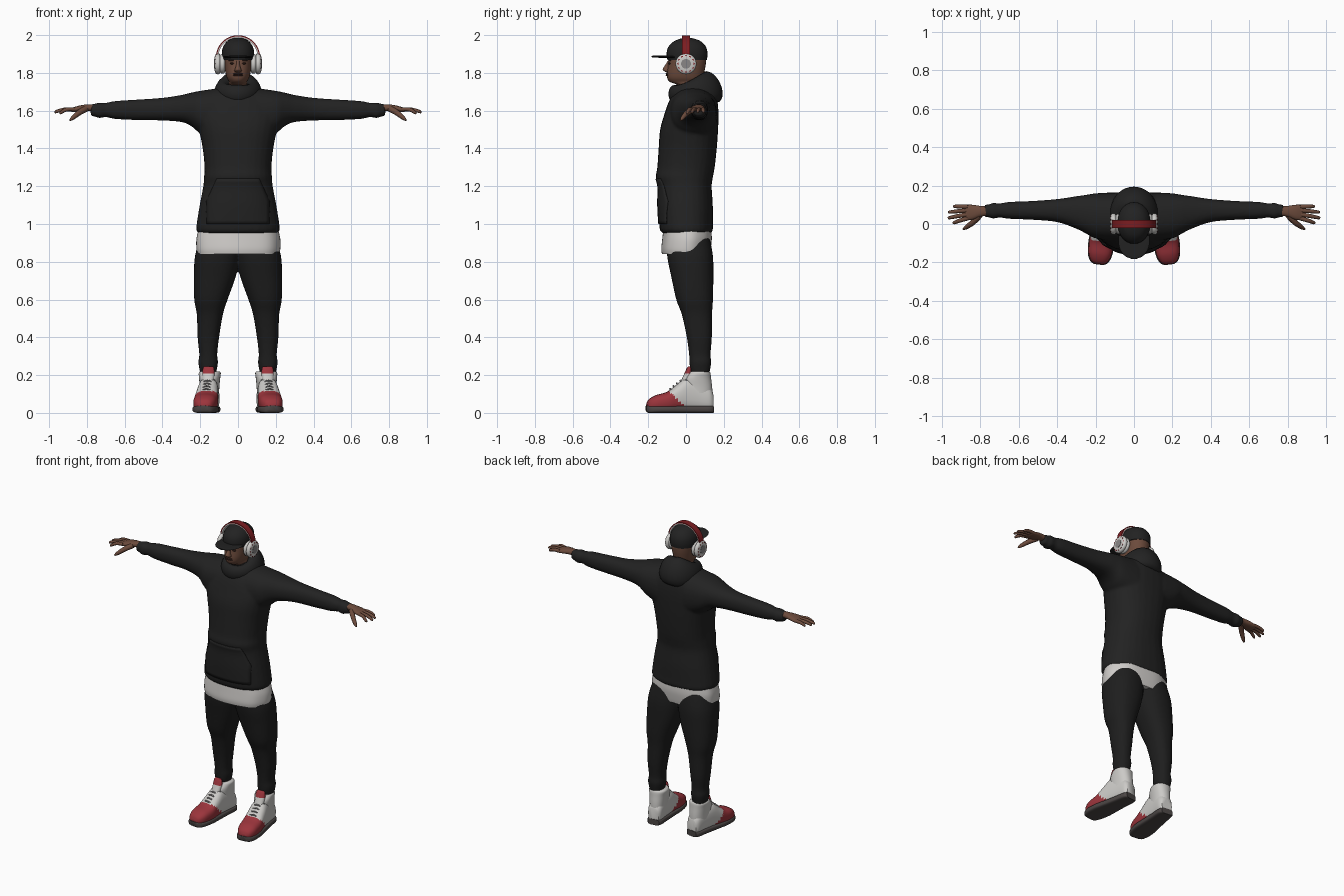
import bpy, bmesh
from math import sin, cos, pi, radians, copysign
from mathutils import Vector, Matrix

if "Cube" in bpy.data.objects:
    bpy.data.objects.remove(bpy.data.objects["Cube"])


def material(name, r, g, b):
    m = bpy.data.materials.new(name)
    m.use_nodes = True
    m.diffuse_color = (r, g, b, 1)
    bsdf = m.node_tree.nodes["Principled BSDF"]
    bsdf.inputs["Base Color"].default_value = (r, g, b, 1)
    bsdf.inputs["Roughness"].default_value = 0.8
    return m


FABRIC = material("black fabric", .016, .016, .016)
TROUSER = material("trouser black", .013, .013, .013)
SKIN = material("brown skin", .15, .07, .045)
DARK = material("dark brown", .045, .02, .015)
CLOTH = material("off white cloth", .62, .6, .58)
LEATHER = material("white leather", .6, .59, .57)
RED = material("red", .33, .035, .045)
BAND_RED = material("deep red", .2, .012, .015)
SOLE = material("sole grey", .07, .06, .058)
GREY = material("mid grey", .25, .24, .24)


def skin(bm, rings, loop=False):
    """Join rings of points into a surface, closed by end caps or into a loop."""
    rows = [[bm.verts.new(p) for p in r] for r in rings]
    n = len(rows[0])
    for a, b in zip(rows, rows[1:] + rows[:1] if loop else rows[1:]):
        for i in range(n):
            j = (i + 1) % n
            bm.faces.new((a[i], a[j], b[j], b[i]))
    if not loop:
        bm.faces.new(rows[0])
        bm.faces.new(rows[-1])


def spline(keys, steps):
    """Smoothly interpolate between the key rows."""
    out = []
    for i in range(len(keys) - 1):
        p = [Vector(keys[min(max(k, 0), len(keys) - 1)]) for k in range(i - 1, i + 3)]
        for s in range(steps):
            t = s / steps
            out.append(p[1] + .5 * t * (p[2] - p[0] + t * (2 * p[0] - 5 * p[1] + 4 * p[2] - p[3]
                       + t * (3 * (p[1] - p[2]) + p[3] - p[0]))))
    return out + [Vector(keys[-1])]


def loft(bm, axis, keys, side=1, power=2.3, n=28, steps=4, fold=0):
    """Rounded sections along an axis; each key is position, then two min/max pairs."""
    rings = []
    for t, a0, a1, b0, b1 in spline(keys, steps):
        ring = []
        for i in range(n):
            th = 2 * pi * i / n
            c, s = (copysign(abs(f) ** (2 / power), f) for f in (cos(th), sin(th)))
            k = 1 + fold * sin(7 * th + 1)
            a = (a0 + a1) / 2 + k * c * (a1 - a0) / 2
            b = (b0 + b1) / 2 + k * s * (b1 - b0) / 2
            x, y, z = {"x": (t, a, b), "y": (a, t, b), "z": (a, b, t)}[axis]
            ring.append((x * side, y, z))
        rings.append(ring)
    skin(bm, rings)


def widths(rows):
    """Symmetric sections: position, half width, min, max."""
    return [(t, -w, w, b0, b1) for t, w, b0, b1 in rows]


def tube(bm, points, radii, side=1, n=10):
    rows = spline([(*p, r) for p, r in zip(points, radii)], 3)
    q = (Vector(points[-1]) - Vector(points[0])).to_track_quat("Z", "Y")
    rings = []
    for x, y, z, r in rows:
        ring = [Vector((x, y, z)) + q @ Vector((r * cos(a), r * sin(a), 0))
                for a in (2 * pi * i / n for i in range(n))]
        rings.append([(p.x * side, p.y, p.z) for p in ring])
    skin(bm, rings)


def ball(bm, centre, size):
    bmesh.ops.create_uvsphere(bm, u_segments=16, v_segments=10, radius=1,
                              matrix=Matrix.Translation(centre) @ Matrix.Diagonal((*size, 1)))


def make(name, bm, mats, rule=None, voxel=0):
    bmesh.ops.recalc_face_normals(bm, faces=bm.faces)
    if rule:
        for f in bm.faces:
            f.material_index = rule(f.calc_center_median())
    me = bpy.data.meshes.new(name)
    bm.to_mesh(me)
    bm.free()
    for m in mats if isinstance(mats, (list, tuple)) else [mats]:
        me.materials.append(m)
    me.shade_smooth()
    me.set_sharp_from_angle(angle=radians(50))
    ob = bpy.data.objects.new(name, me)
    bpy.context.scene.collection.objects.link(ob)
    if voxel:
        r = ob.modifiers.new("blend", "REMESH")
        r.mode, r.voxel_size, r.use_smooth_shade = "VOXEL", voxel, True
        s = ob.modifiers.new("soften", "SMOOTH")
        s.factor, s.iterations = .5, 4
    return ob


# Hoodie: torso and both sleeves blended together
bm = bmesh.new()
loft(bm, "z", widths([(.95, .205, -.12, .13), (.965, .22, -.137, .142), (1, .219, -.142, .142),
     (1.1, .203, -.148, .142), (1.2, .184, -.147, .136), (1.25, .18, -.16, .143),
     (1.3, .177, -.152, .152), (1.4, .187, -.145, .163), (1.5, .207, -.137, .17),
     (1.58, .222, -.115, .172), (1.65, .19, -.09, .167), (1.7, .13, -.06, .15),
     (1.74, .08, -.03, .11)]))
for s in (1, -1):
    loft(bm, "x", [(.1, -.09, .165, 1.43, 1.72), (.2, -.075, .16, 1.48, 1.705),
         (.25, -.05, .152, 1.52, 1.695), (.3, -.025, .145, 1.54, 1.683), (.4, .01, .13, 1.548, 1.668),
         (.53, .022, .12, 1.55, 1.659), (.65, .027, .115, 1.556, 1.651), (.7, .034, .107, 1.566, 1.641),
         (.735, .027, .11, 1.56, 1.643), (.755, .035, .102, 1.568, 1.637),
         (.78, .035, .102, 1.572, 1.637)], s)
hoodie = make("hoodie", bm, FABRIC, voxel=.009)

# Front pouch pocket, wrapped on to the hoodie
bm = bmesh.new()
rows = []
for i in range(13):
    z = 1.0 + .02 * i
    w = .165 - max(0, z - 1.12) * .45
    rows.append([bm.verts.new((w * (j / 8 - 1), -.3, z)) for j in range(17)])
for a, b in zip(rows, rows[1:]):
    for j in range(16):
        bm.faces.new((a[j], a[j + 1], b[j + 1], b[j]))
pocket = make("pouch_pocket", bm, FABRIC)
wrap = pocket.modifiers.new("wrap", "SHRINKWRAP")
wrap.target, wrap.wrap_method, wrap.use_project_y = hoodie, "PROJECT", True
wrap.wrap_mode, wrap.offset = "ABOVE_SURFACE", .005
pocket.modifiers.new("thickness", "SOLIDIFY").thickness = .007

# Hood: a slumped roll round the neck, deeper at the back
bm = bmesh.new()
rings = []
for i in range(40):
    th = 2 * pi * i / 40
    back = (1 + sin(th)) / 2
    ra = .03 + .022 * back
    rb = (.045 + .042 * back ** 1.5) * (1 + .06 * sin(3 * th + .5))
    ring = []
    for k in range(16):
        u = 2 * pi * k / 16
        dz = rb * sin(u)
        d = ra * cos(u) - .3 * back * dz
        ring.append(((.083 + d) * cos(th), .037 + (.1 + d) * sin(th), 1.688 + .037 * back + dz))
    rings.append(ring)
skin(bm, rings, loop=True)
make("hood", bm, FABRIC)

# Undershirt hem and trousers
bm = bmesh.new()
loft(bm, "z", widths([(.842, .217, -.127, .127), (.87, .222, -.13, .132), (.92, .222, -.125, .137),
     (.965, .212, -.12, .135)]), n=56, fold=.012)
make("undershirt_hem", bm, CLOTH)

bm = bmesh.new()
for s in (1, -1):
    loft(bm, "z", [(.19, .122, .195, .035, .12), (.23, .112, .204, .022, .128), (.27, .106, .21, .018, .134),
         (.31, .11, .205, .016, .13), (.4, .1, .214, .004, .137), (.52, .08, .218, -.022, .138),
         (.6, .055, .232, -.052, .143), (.72, .012, .234, -.078, .145), (.83, -.012, .228, -.1, .143),
         (.93, -.02, .2, -.1, .125)], s)
make("trousers", bm, TROUSER, voxel=.009)

# Head, neck and face
bm = bmesh.new()
loft(bm, "z", widths([(1.64, .055, -.03, .09), (1.71, .053, -.03, .088), (1.738, .05, -.05, .088),
     (1.752, .047, -.085, .09), (1.772, .058, -.099, .092), (1.8, .066, -.101, .096),
     (1.84, .072, -.096, .104), (1.88, .075, -.092, .106), (1.93, .068, -.08, .09),
     (1.96, .045, -.05, .06)]), power=2.2)
loft(bm, "z", widths([(1.803, .012, -.105, -.08), (1.812, .02, -.12, -.08), (1.822, .016, -.123, -.08),
     (1.845, .009, -.108, -.08), (1.862, .008, -.098, -.08)]), n=14)
for s in (1, -1):
    ball(bm, (s * .075, .01, 1.84), (.012, .025, .035))
make("head", bm, SKIN)

bm = bmesh.new()
for z in (1.787, 1.795):
    ball(bm, (0, -.098, z), (.026, .01, .005))
for s in (1, -1):
    ball(bm, (s * .03, -.086, 1.85), (.013, .007, .005))
    ball(bm, (s * .032, -.085, 1.866), (.02, .007, .004))
make("lips_eyes_and_brows", bm, DARK)

# Cap with brim and top button
bm = bmesh.new()
loft(bm, "z", widths([(1.868, .083, -.098, .11), (1.9, .086, -.103, .114), (1.935, .08, -.095, .107),
     (1.965, .06, -.067, .082), (1.981, .032, -.03, .045), (1.986, .008, 0, .016)]), power=2.1)
ball(bm, (0, .008, 1.985), (.01, .01, .006))
make("cap", bm, FABRIC)
bm = bmesh.new()
loft(bm, "y", widths([(-.06, .08, 1.877, 1.89), (-.1, .081, 1.879, 1.891), (-.14, .069, 1.88, 1.892),
     (-.168, .045, 1.881, 1.892), (-.182, .012, 1.883, 1.89)]))
make("cap_brim", bm, FABRIC)

# Headphones: red band over a white lining, and round cups
for name, r0, r1, w, mat in (("headband", .111, .117, .021, BAND_RED),
                             ("headband_lining", .104, .111, .019, CLOTH)):
    bm = bmesh.new()
    arc = [radians(5 + 170 * i / 30) for i in range(31)]
    skin(bm, [[(r * cos(a), y, 1.882 + r * sin(a))
               for r, y in ((r0, -w), (r1, -w), (r1, w), (r0, w))] for a in arc])
    make(name, bm, mat)


def disc(bm, x0, x1, r, side, y=0, z=1.848, n=28):
    loft(bm, "x", [(x0, y - r, y + r, z - r, z + r), (x1, y - r, y + r, z - r, z + r)],
         side, power=2, n=n, steps=1)


for s, label in ((1, "left"), (-1, "right")):
    bm = bmesh.new()
    loft(bm, "x", [(x, -r, r, 1.848 - r, 1.848 + r) for x, r in
         ((.07, .045), (.078, .052), (.09, .05), (.094, .045), (.098, .054), (.112, .055),
          (.12, .048), (.124, .035))], s, power=2, steps=2)
    make(label + "_ear_cup", bm, LEATHER)
    bm = bmesh.new()
    disc(bm, .12, .126, .026, s)
    make(label + "_cup_centre", bm, GREY)
    bm = bmesh.new()
    for i in range(12):
        a = 2 * pi * i / 12
        disc(bm, .11, .1225, .006, s, .041 * cos(a), 1.848 + .041 * sin(a), 8)
    make(label + "_cup_dots", bm, BAND_RED)

    # Hand: palm, four fingers and a thumb
    bm = bmesh.new()
    loft(bm, "x", [(.76, .043, .092, 1.597, 1.633), (.8, .038, .094, 1.597, 1.633),
         (.84, .023, .1, 1.594, 1.627), (.87, .02, .1, 1.592, 1.618), (.885, .026, .095, 1.596, 1.612)],
         s, n=20)
    for y0, x1, y1, z1 in ((.03, .945, .006, 1.585), (.05, .97, .032, 1.59),
                           (.071, .968, .062, 1.592), (.09, .943, .092, 1.592)):
        tube(bm, [(.865, y0, 1.607), ((.87 + x1) / 2, (y0 + y1) / 2, 1.606), (x1 - .006, y1, z1 + .004),
                  (x1, y1, z1)], (.0115, .0105, .008, .003), s)
    tube(bm, [(.805, .045, 1.61), (.84, .008, 1.59), (.875, -.018, 1.562), (.89, -.028, 1.549)],
         (.017, .015, .011, .004), s)
    make(label + "_hand", bm, SKIN)

    # Shoe, built straight and then turned outwards
    def place(bm):
        turn = Matrix.Translation((.158, 0, 0)) @ Matrix.Rotation(radians(7), 4, "Z")
        bmesh.ops.transform(bm, matrix=Matrix.Diagonal((s, 1, 1, 1)) @ turn, verts=bm.verts)
        return bm

    bm = bmesh.new()
    foot = [(-.21, .02, .02, .05), (-.197, .042, .012, .072), (-.16, .059, .008, .094),
            (-.1, .064, .008, .112), (-.05, .06, .008, .15), (0, .055, .008, .185),
            (.06, .05, .008, .17), (.12, .046, .008, .14), (.142, .034, .012, .11)]
    loft(bm, "y", widths(foot), power=2.6, steps=6)
    loft(bm, "z", widths([(.06, .048, -.02, .142), (.13, .05, -.01, .14), (.18, .055, -.01, .134),
         (.21, .058, .01, .13), (.22, .052, .016, .124)]))
    make(label + "_shoe", place(bm), [LEATHER, RED],
         lambda c: int(c.y + 1.1 * (c.z - .04) < -.01))

    bm = bmesh.new()
    loft(bm, "y", widths([(y * 1.015, w + .004, .012 if y < -.2 else 0, .038)
         for y, w, _, _ in foot]), power=4)
    make(label + "_sole", place(bm), SOLE)

    bm = bmesh.new()
    loft(bm, "z", widths([(.14, .03, -.04, .03), (.2, .032, -.012, .03), (.235, .03, .004, .026),
         (.246, .022, .012, .024)]), steps=5)
    make(label + "_shoe_tongue", place(bm), [LEATHER, RED], lambda c: int(c.z > .212))

    bm = bmesh.new()
    for i in range(5):
        y, z = -.085 + .018 * i, .125 + .0145 * i
        tube(bm, [(-.036, y + .012, z - .012), (0, y, z + .003), (.036, y + .012, z - .012)], (.0045,) * 3)
    make(label + "_laces", place(bm), GREY)
